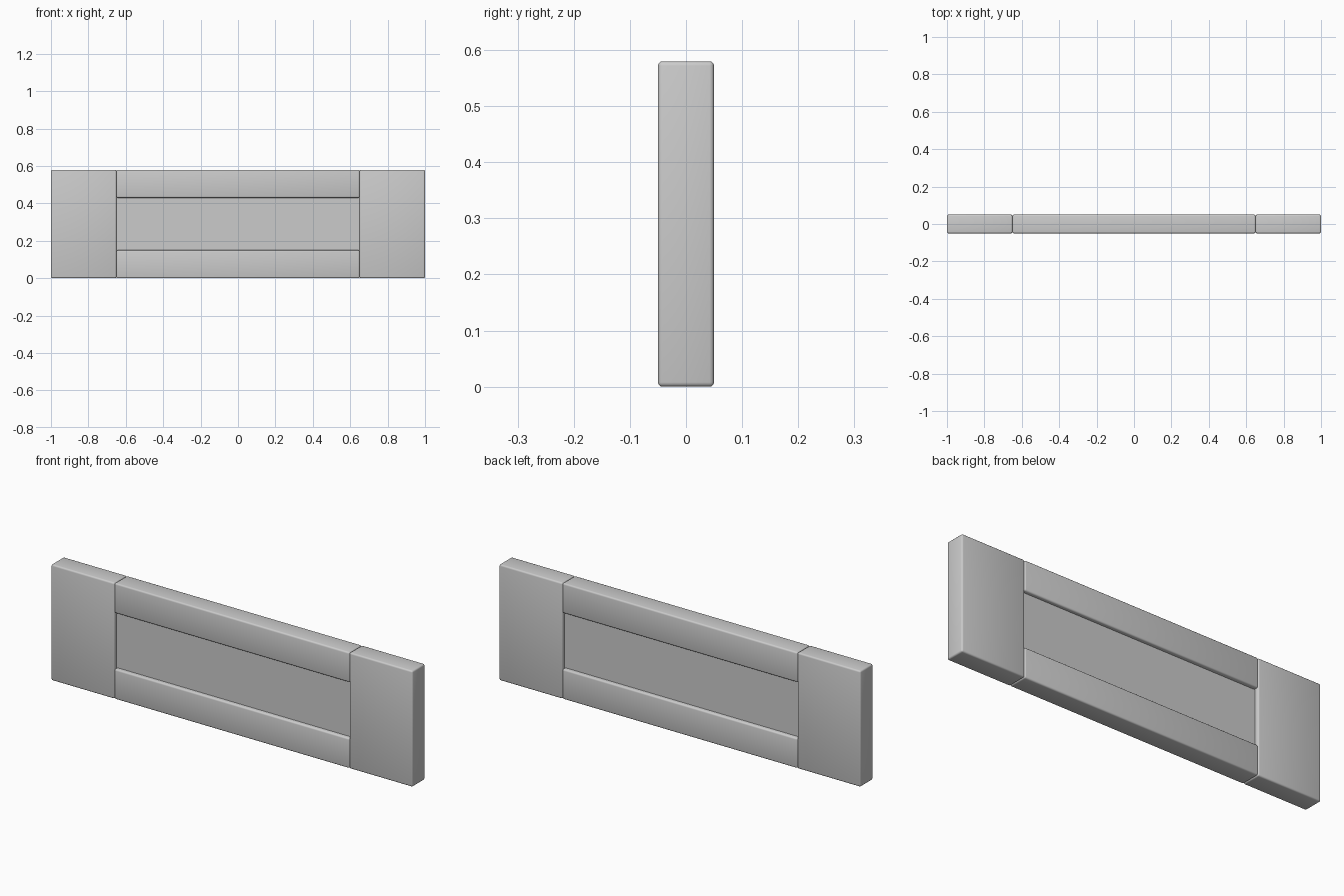
import bpy

if "Cube" in bpy.data.objects:
    bpy.data.objects.remove(bpy.data.objects["Cube"])

W, H, T = 2.0, 0.58, 0.10      # overall width, height, thickness
STILE, RAIL = 0.35, 0.15       # frame member widths
INNER = W - 2 * STILE


def board(name, center, size, bevel=0.0):
    """Box with optional rounded edges."""
    bpy.ops.mesh.primitive_cube_add(size=1, location=center)
    ob = bpy.context.object
    ob.name = name
    ob.scale = size
    bpy.ops.object.transform_apply(location=False, rotation=False, scale=True)
    if bevel:
        mod = ob.modifiers.new("rounded_edges", 'BEVEL')
        mod.width = bevel
        mod.segments = 3
        bpy.ops.object.modifier_apply(modifier=mod.name)
        bpy.ops.object.shade_smooth_by_angle()
    return ob


# Wide upright stiles at both ends
for side, s in (("left", -1), ("right", 1)):
    board(side + "_stile", (s * (W - STILE) / 2, 0, H / 2), (STILE, T, H), 0.008)

# Horizontal rails between the stiles
for name, z in (("bottom_rail", RAIL / 2), ("top_rail", H - RAIL / 2)):
    board(name, (0, 0, z), (INNER, T, RAIL), 0.008)

# Thinner recessed centre panel, tucked into the frame
board("centre_panel", (0, 0, H / 2), (INNER + 0.02, 0.06, H - 2 * RAIL + 0.02))
